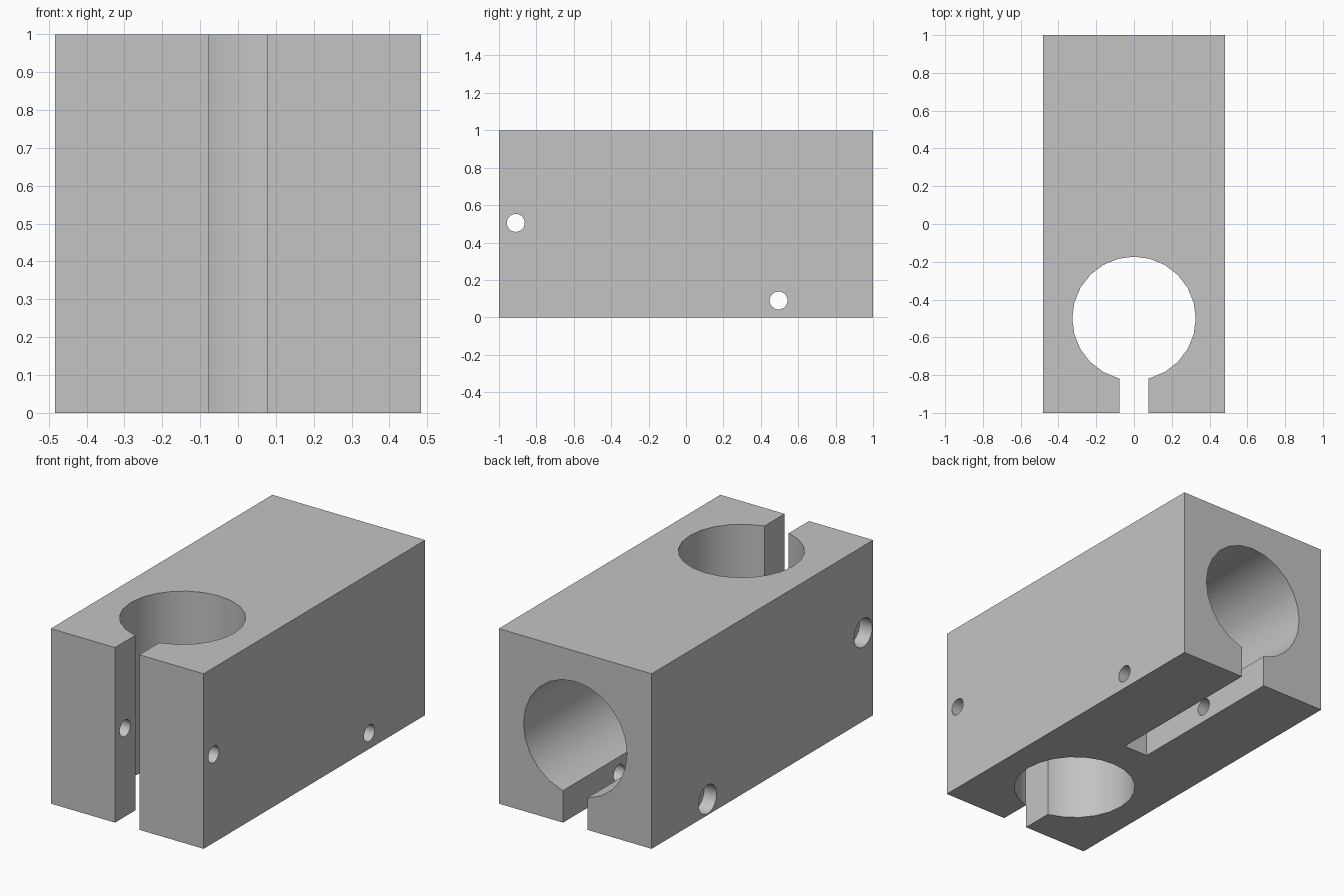
import bpy
import math

cube = bpy.data.objects.get("Cube")
if cube:
    bpy.data.objects.remove(cube, do_unlink=True)

HALF_W, BORE_R, SLOT = 0.483, 0.327, 0.077
DEPTH = 0.015      # y where the rear bore ends
SCREW_R, HEAD_R, HEAD_DEPTH = 0.048, 0.082, 0.08

grey = bpy.data.materials.new("plain grey")
grey.use_nodes = True
colour = (0.55, 0.55, 0.55, 1)
grey.diffuse_color = colour
grey.node_tree.nodes["Principled BSDF"].inputs["Base Color"].default_value = colour


def box(name, low, high):
    bpy.ops.mesh.primitive_cube_add(size=1)
    ob = bpy.context.object
    ob.name = name
    ob.location = [(a + b) / 2 for a, b in zip(low, high)]
    ob.scale = [b - a for a, b in zip(low, high)]
    bpy.ops.object.transform_apply(location=True, rotation=True, scale=True)
    ob.data.materials.append(grey)
    return ob


def rod(name, radius, length, centre, axis):
    turn = {"x": (0, math.pi / 2, 0), "y": (math.pi / 2, 0, 0), "z": (0, 0, 0)}[axis]
    bpy.ops.mesh.primitive_cylinder_add(vertices=24, radius=radius, depth=length,
                                        location=centre, rotation=turn)
    ob = bpy.context.object
    ob.name = name
    bpy.ops.object.transform_apply(location=True, rotation=True, scale=True)
    ob.data.materials.append(grey)
    return ob


def cut(target, cutter):
    cutter.hide_render = True
    mod = target.modifiers.new("cut", "BOOLEAN")
    mod.operation = "DIFFERENCE"
    mod.solver = "EXACT"
    mod.object = cutter
    bpy.context.view_layer.objects.active = target
    bpy.ops.object.modifier_apply(modifier=mod.name)
    bpy.data.objects.remove(cutter, do_unlink=True)


block = box("clamp_block", (-HALF_W, -1, 0), (HALF_W, 1, 1))

# Upright bore with its slot through the front
cut(block, rod("upright_bore", BORE_R, 2, (0, -0.5, 0.5), "z"))
cut(block, box("front_slot", (-SLOT, -1.2, -0.2), (SLOT, -0.5, 1.2)))

# Blind bore from the back with its slot through the underside
end = 1.2
cut(block, rod("rear_bore", BORE_R, end - DEPTH, (0, (end + DEPTH) / 2, 0.5), "y"))
cut(block, box("bottom_slot", (-SLOT, DEPTH, -0.2), (SLOT, end, 0.5)))

# Clamp screw holes, counterbored on the -x side
for y, z in ((-0.91, 0.505), (0.495, 0.09)):
    cut(block, rod("screw_hole", SCREW_R, 2, (0, y, z), "x"))
    cut(block, rod("screw_head_recess", HEAD_R, 2 * HEAD_DEPTH, (-HALF_W, y, z), "x"))

bpy.ops.object.select_all(action="DESELECT")
block.select_set(True)
bpy.context.view_layer.objects.active = block
bpy.ops.object.shade_smooth_by_angle(angle=math.radians(30))
